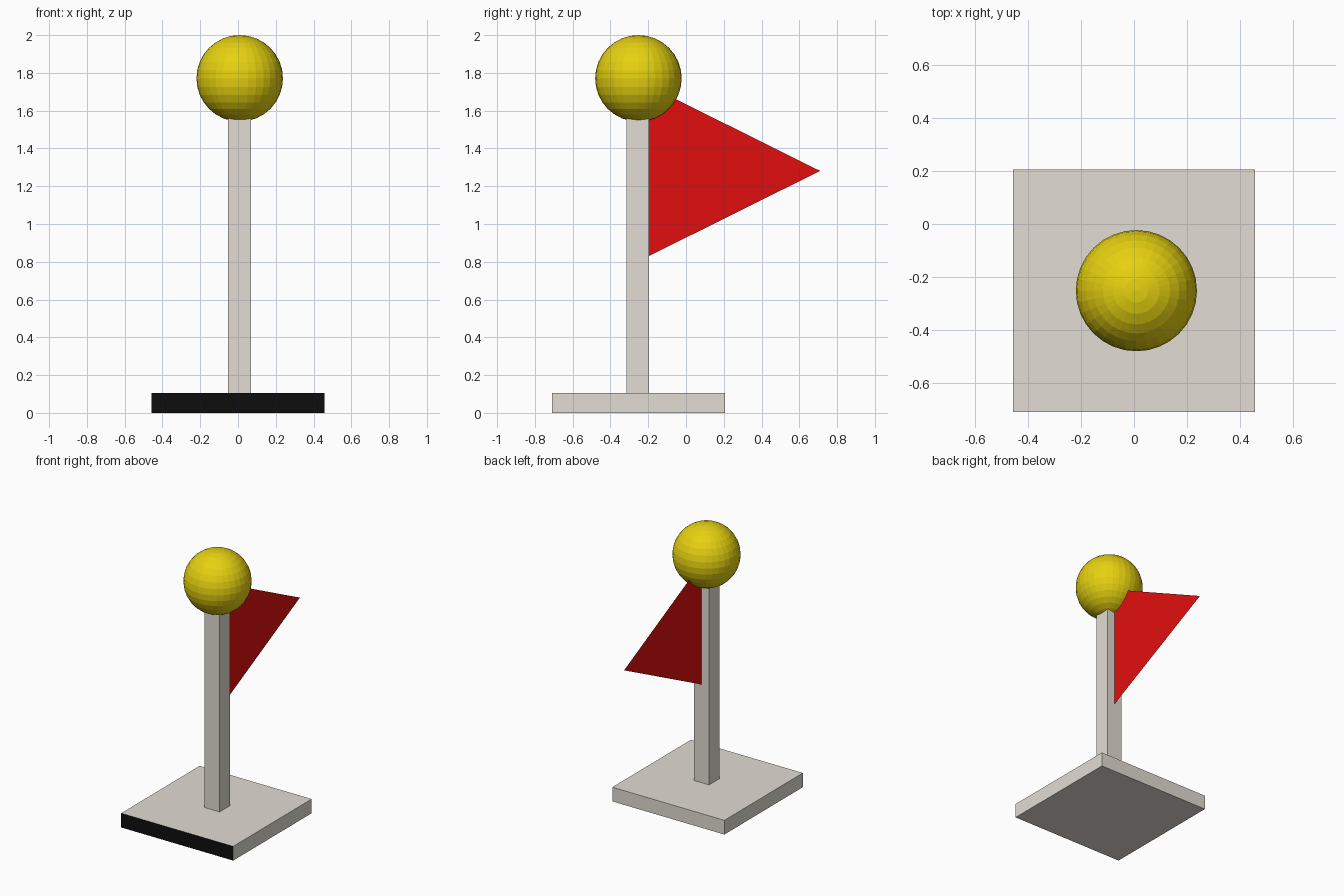
import bpy, bmesh

if "Cube" in bpy.data.objects:
    bpy.data.objects.remove(bpy.data.objects["Cube"])


def lin(c):
    c /= 255
    return c / 12.92 if c <= 0.04045 else ((c + 0.055) / 1.055) ** 2.4


def material(name, rgb):
    m = bpy.data.materials.new(name)
    m.diffuse_color = (*[lin(c) for c in rgb], 1)
    m.use_nodes = True
    m.node_tree.nodes["Principled BSDF"].inputs["Base Color"].default_value = m.diffuse_color
    return m


stone = material("pale_stone", (226, 220, 211))
black = material("black", (12, 13, 12))
red = material("red", (226, 15, 15))
yellow = material("yellow", (230, 209, 16))


def box(name, lo, hi, *mats):
    bpy.ops.mesh.primitive_cube_add(size=1, location=[(a + b) / 2 for a, b in zip(lo, hi)])
    ob = bpy.context.object
    ob.name = name
    ob.scale = [b - a for a, b in zip(lo, hi)]
    bpy.ops.object.transform_apply(location=False, rotation=False, scale=True)
    for m in mats:
        ob.data.materials.append(m)
    return ob


# Square base with a black front face
base = box("base", (-0.458, -0.71, 0), (0.458, 0.206, 0.105), stone, black)
for p in base.data.polygons:
    if p.normal.y < -0.9:
        p.material_index = 1

# Pole, ending inside the ball
box("pole", (-0.052, -0.315, 0.105), (0.07, -0.195, 1.6), stone)

# Faceted ball on top
bpy.ops.mesh.primitive_uv_sphere_add(segments=32, ring_count=16, radius=0.229,
                                     location=(0.009, -0.252, 1.771))
ball = bpy.context.object
ball.name = "ball"
ball.data.materials.append(yellow)

# Single-sheet triangular flag
bm = bmesh.new()
bm.faces.new([bm.verts.new((0.009, y, z)) for y, z in
              ((-0.197, 0.83), (0.71, 1.281), (-0.197, 1.732))])
mesh = bpy.data.meshes.new("flag")
bm.to_mesh(mesh)
bm.free()
mesh.materials.append(red)
bpy.context.collection.objects.link(bpy.data.objects.new("flag", mesh))
